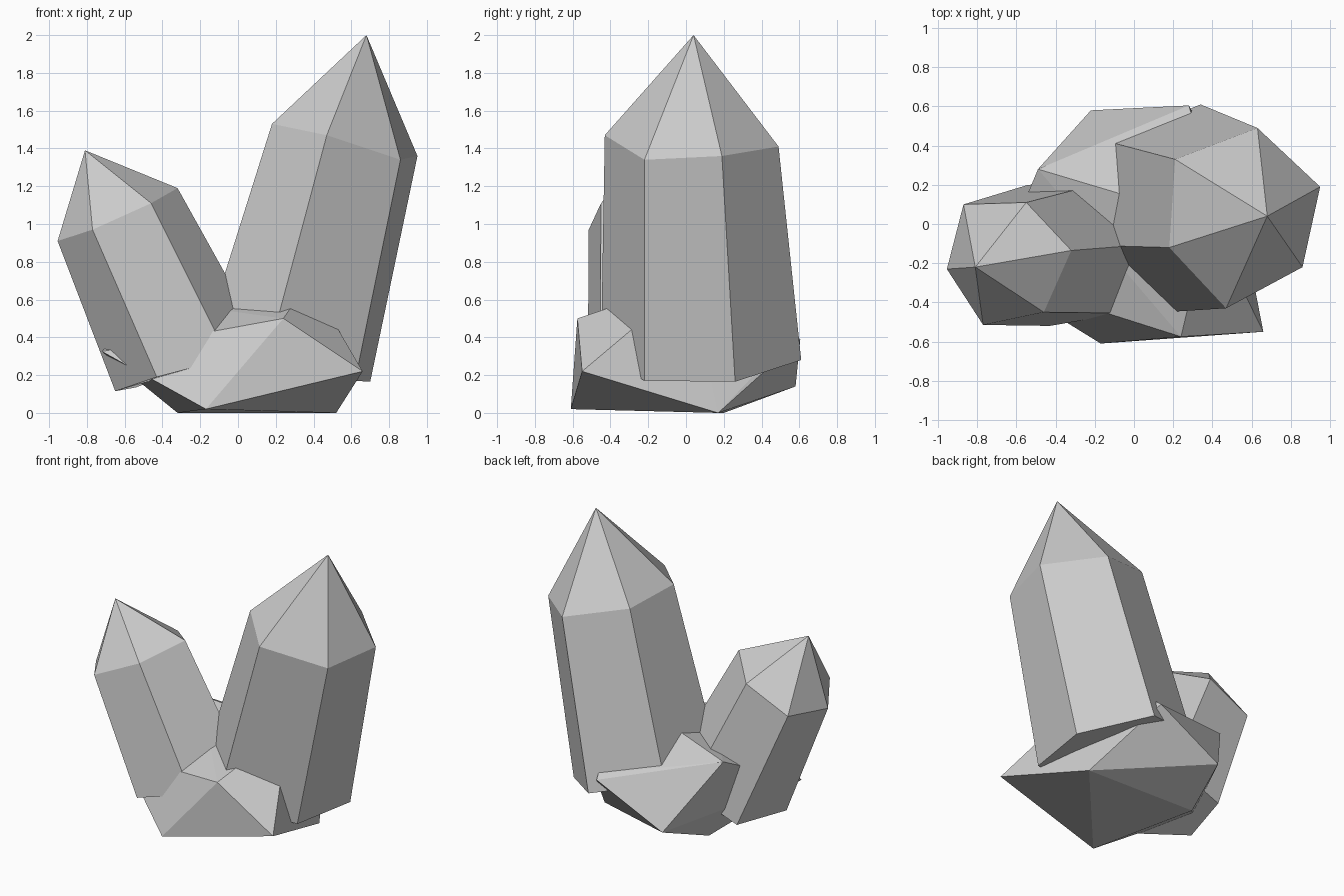
import bpy
import bmesh

if "Cube" in bpy.data.objects:
    bpy.data.objects.remove(bpy.data.objects["Cube"])


def finish(name, bm):
    bmesh.ops.recalc_face_normals(bm, faces=bm.faces[:])
    mesh = bpy.data.meshes.new(name)
    bm.to_mesh(mesh)
    bm.free()
    obj = bpy.data.objects.new(name, mesh)
    bpy.context.collection.objects.link(obj)
    return obj


def crystal(name, tip, shoulder, base):
    """Six-sided leaning prism: base ring, shoulder ring and pointed tip."""
    bm = bmesh.new()
    top = bm.verts.new(tip)
    upper = [bm.verts.new(p) for p in shoulder]
    lower = [bm.verts.new(p) for p in base]
    n = len(upper)
    for i in range(n):
        j = (i + 1) % n
        bm.faces.new((upper[i], upper[j], top))
        bm.faces.new((lower[i], lower[j], upper[j], upper[i]))
    bm.faces.new(lower)
    return finish(name, bm)


def rock(name, corners):
    """Faceted stone: convex hull around a few corner points."""
    bm = bmesh.new()
    for p in corners:
        bm.verts.new(p)
    res = bmesh.ops.convex_hull(bm, input=bm.verts[:])
    loose = [g for g in res["geom_interior"] if isinstance(g, bmesh.types.BMVert)]
    bmesh.ops.delete(bm, geom=loose, context='VERTS')
    return finish(name, bm)


# Tall crystal leaning right
crystal("large_crystal", (0.68, 0.04, 2.0),
        [(0.18, -0.12, 1.53), (0.47, -0.43, 1.47), (0.86, -0.22, 1.34),
         (0.95, 0.19, 1.36), (0.63, 0.49, 1.41), (0.21, 0.33, 1.52)],
        [(-0.17, -0.11, 0.42), (0.16, -0.45, 0.31), (0.62, -0.22, 0.17),
         (0.70, 0.26, 0.165), (0.34, 0.61, 0.28), (-0.13, 0.42, 0.40)])

# Shorter crystal leaning left
crystal("small_crystal", (-0.81, -0.22, 1.39),
        [(-0.32, -0.135, 1.19), (-0.46, -0.45, 1.11), (-0.77, -0.515, 0.97),
         (-0.955, -0.23, 0.91), (-0.87, 0.10, 0.955), (-0.55, 0.11, 1.105)],
        [(0.12, -0.10, 0.40), (-0.05, -0.455, 0.29), (-0.43, -0.52, 0.19),
         (-0.65, -0.20, 0.115), (-0.54, 0.20, 0.135), (-0.16, 0.21, 0.28)])

# Base stone joining both crystals
rock("base_rock",
     [(-0.17, -0.61, 0.02), (0.66, -0.55, 0.22), (0.24, -0.575, 0.50),
      (0.52, 0.17, 0.0), (-0.32, 0.20, 0.0), (-0.22, 0.58, 0.14),
      (0.28, 0.605, 0.39), (0.29, 0.57, 0.42), (-0.49, 0.28, 0.60),
      (-0.72, -0.27, 0.325), (0.38, 0.02, 0.70)])
